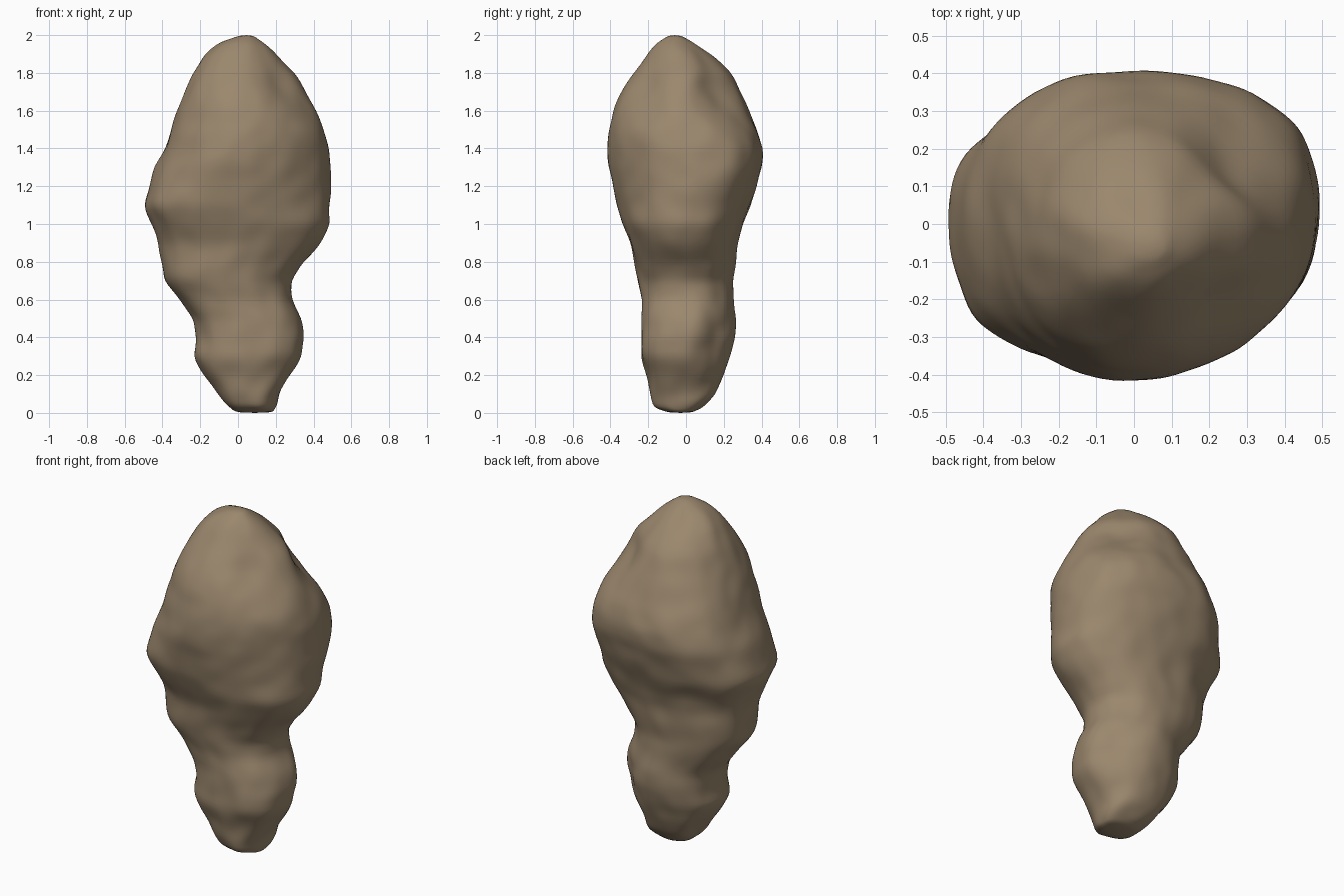
import bpy, bmesh, math
from mathutils import Vector, noise

# Cross-sections: z, x min, x max, y min, y max
SECTIONS = [
    (0.00, 0.00, 0.18, -0.09, 0.03), (0.03, -0.05, 0.20, -0.17, 0.08),
    (0.10, -0.10, 0.22, -0.195, 0.15), (0.20, -0.18, 0.28, -0.205, 0.20),
    (0.30, -0.24, 0.34, -0.24, 0.235), (0.40, -0.22, 0.355, -0.24, 0.26),
    (0.50, -0.23, 0.335, -0.235, 0.26), (0.60, -0.31, 0.285, -0.235, 0.25),
    (0.70, -0.395, 0.28, -0.255, 0.25), (0.80, -0.405, 0.34, -0.275, 0.27),
    (0.90, -0.42, 0.445, -0.295, 0.27), (1.00, -0.45, 0.49, -0.335, 0.30),
    (1.10, -0.495, 0.485, -0.365, 0.345), (1.20, -0.465, 0.49, -0.385, 0.375),
    (1.30, -0.435, 0.485, -0.405, 0.40), (1.40, -0.385, 0.48, -0.41, 0.405),
    (1.50, -0.355, 0.46, -0.405, 0.38), (1.60, -0.325, 0.42, -0.385, 0.335),
    (1.70, -0.285, 0.365, -0.345, 0.285), (1.80, -0.24, 0.305, -0.285, 0.24),
    (1.90, -0.175, 0.205, -0.205, 0.13), (1.96, -0.09, 0.13, -0.15, 0.04),
    (2.00, 0.01, 0.08, -0.09, -0.03),
]
# Swellings and hollows: azimuth in degrees, z, angular width, height width, strength
BUMPS = [(38, 1.32, 18, 0.17, 0.08), (42, 1.72, 26, 0.17, -0.22),
         (-45, 1.75, 28, 0.20, -0.20), (-45, 1.30, 25, 0.25, -0.06),
         (140, 1.38, 22, 0.20, 0.06), (112, 1.40, 12, 0.20, 0.04),
         (255, 1.40, 16, 0.25, 0.03), (285, 1.40, 14, 0.25, -0.02),
         (222, 1.10, 20, 0.15, 0.07), (150, 1.05, 18, 0.18, 0.03),
         (225, 0.75, 20, 0.10, 0.04), (42, 0.38, 25, 0.16, -0.18),
         (-45, 0.35, 22, 0.20, 0.05), (135, 0.06, 35, 0.08, 0.12),
         (40, 0.06, 25, 0.06, 0.12), (225, 0.06, 30, 0.07, 0.06)]
SIDES = 60
STEPS = 2
POWER = 2.2


def ring_point(section, angle):
    z, x0, x1, y0, y1 = section
    c, s = math.cos(angle), math.sin(angle)
    r = (abs(c) ** POWER + abs(s) ** POWER) ** (-1 / POWER)
    for az, bz, wa, wz, amp in BUMPS:
        d = (math.degrees(angle) - az + 180) % 360 - 180
        r *= 1 + amp * math.exp(-(d / wa) ** 2 - ((z - bz) / wz) ** 2)
    return Vector(((x0 + x1) / 2 + r * c * (x1 - x0) / 2,
                   (y0 + y1) / 2 + r * s * (y1 - y0) / 2, z))


# Add in-between sections so finer lumps can be carried
sections = []
for a, b in zip(SECTIONS, SECTIONS[1:]):
    for k in range(STEPS):
        sections.append([p + (q - p) * k / STEPS for p, q in zip(a, b)])
sections.append(SECTIONS[-1])

# Loft the boulder body
bm = bmesh.new()
rings = [[bm.verts.new(ring_point(sec, math.tau * i / SIDES)) for i in range(SIDES)]
         for sec in sections]
for low, high in zip(rings, rings[1:]):
    for i in range(SIDES):
        j = (i + 1) % SIDES
        bm.faces.new((low[i], low[j], high[j], high[i]))
bm.faces.new(rings[0][::-1])
bm.faces.new(rings[-1])

# Weathered surface: soft lumps and finer pitting
bm.normal_update()
for v in bm.verts:
    if 0.02 < v.co.z < 1.97:
        n = 0.007 * noise.noise(v.co * 5) + 0.010 * noise.noise(v.co * 10)
        v.co += v.normal * n
mesh = bpy.data.meshes.new("boulder")
bm.to_mesh(mesh)
bm.free()

boulder = bpy.data.objects.new("boulder", mesh)
bpy.context.collection.objects.link(boulder)
sub = boulder.modifiers.new("smooth", 'SUBSURF')
sub.levels = sub.render_levels = 1
for p in mesh.polygons:
    p.use_smooth = True

# Brown stone colour
stone = bpy.data.materials.new("brown stone")
stone.diffuse_color = (0.33, 0.245, 0.155, 1)
mesh.materials.append(stone)
